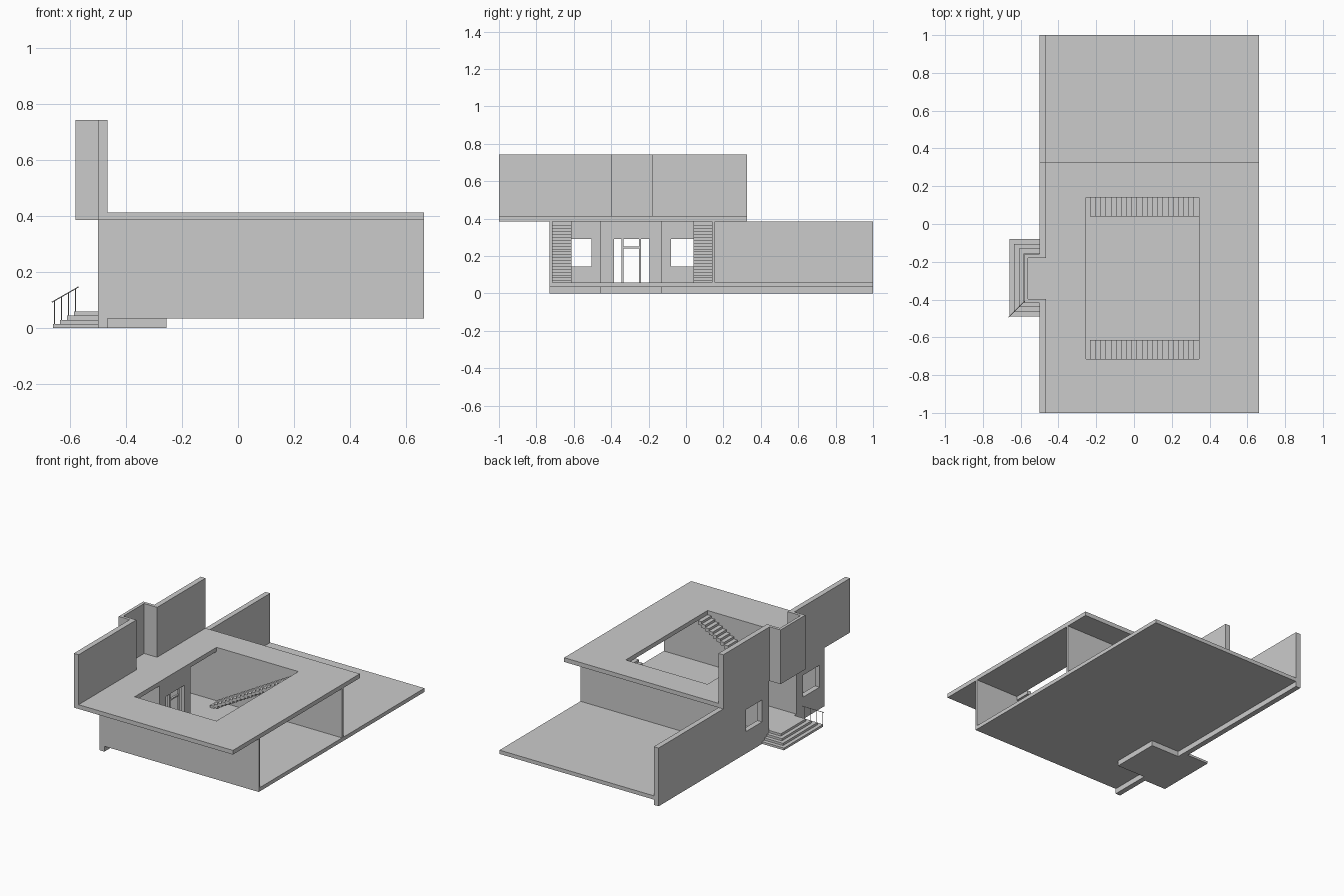
import bpy, bmesh, math
from mathutils import Vector

if "Cube" in bpy.data.objects:
    bpy.data.objects.remove(bpy.data.objects["Cube"])


def finish(name, bm):
    bmesh.ops.recalc_face_normals(bm, faces=bm.faces[:])
    me = bpy.data.meshes.new(name)
    bm.to_mesh(me)
    bm.free()
    ob = bpy.data.objects.new(name, me)
    bpy.context.collection.objects.link(ob)
    return ob


def prism(name, plan, z0, z1):
    """Extrude a closed xy plan from z0 to z1."""
    bm = bmesh.new()
    face = bm.faces.new([bm.verts.new((x, y, z0)) for x, y in plan])
    ext = bmesh.ops.extrude_face_region(bm, geom=[face])
    up = [v for v in ext["geom"] if isinstance(v, bmesh.types.BMVert)]
    bmesh.ops.translate(bm, verts=up, vec=(0, 0, z1 - z0))
    return finish(name, bm)


def box(name, x0, x1, y0, y1, z0, z1):
    return prism(name, [(x0, y0), (x1, y0), (x1, y1), (x0, y1)], z0, z1)


def cut(ob, *bounds):
    """Cut a box-shaped opening through an object."""
    tool = box("opening_cutter", *bounds)
    tool.hide_render = True
    mod = ob.modifiers.new("opening", "BOOLEAN")
    mod.operation, mod.solver, mod.object = "DIFFERENCE", "EXACT", tool
    bpy.context.view_layer.objects.active = ob
    bpy.ops.object.modifier_apply(modifier=mod.name)
    bpy.data.objects.remove(tool)


def rod(name, a, b, r):
    a, b = Vector(a), Vector(b)
    bm = bmesh.new()
    bmesh.ops.create_cone(bm, cap_ends=True, segments=8, radius1=r, radius2=r,
                          depth=(b - a).length)
    bm.transform((b - a).to_track_quat("Z", "Y").to_matrix().to_4x4())
    bmesh.ops.translate(bm, verts=bm.verts[:], vec=(a + b) / 2)
    return finish(name, bm)


XF, XI, XB = -0.5, -0.465, 0.663      # facade outer, facade inner, rear edge
ZF, ZR, ZT = 0.06, 0.385, 0.413       # floor top, roof underside, roof top

# Ground floor slab
box("floor_slab", XF, XB, -0.73, 1, 0.035, ZF)

# Lower facade with its recessed entrance
facade = prism("lower_facade", [
    (XF, -0.73), (XF, -0.437), (-0.275, -0.437), (-0.275, -0.15), (XF, -0.15),
    (XF, 1), (XI, 1), (XI, -0.13), (-0.255, -0.13), (-0.255, -0.457),
    (XI, -0.457), (XI, -0.73)], 0, ZR)
for y0, y1 in ((-0.68, -0.505), (-0.08, 0.09)):
    cut(facade, XF - 0.02, XI + 0.02, y0, y1, 0.145, 0.29)
cut(facade, -0.29, -0.24, -0.385, -0.195, ZF, 0.29)

# Entrance door frame
for i, y in enumerate((-0.34, -0.245)):
    box(f"door_post_{i}", -0.272, -0.258, y - 0.005, y + 0.005, ZF, 0.29)
box("door_transom", -0.272, -0.258, -0.335, -0.25, 0.241, 0.25)

# Side walls of the room
box("front_side_wall", XI, XB, -0.73, -0.715, ZF, ZR)
box("rear_side_wall", XI, XB, 0.14, 0.155, ZF, ZR)

# Roof slab with bay floor and the large stair opening
roof = prism("roof_slab", [
    (XF, -1), (XB, -1), (XB, 0.325), (XF, 0.325),
    (XF, -0.16), (-0.58, -0.16), (-0.58, -0.417), (XF, -0.417)], ZR, ZT)
cut(roof, -0.255, 0.343, -0.715, 0.14, 0.3, 0.5)

# Parapet wall folding out around the bay
prism("upper_facade", [
    (XF, -1), (XF, -0.417), (-0.58, -0.417), (-0.58, -0.16), (XF, -0.16),
    (XF, 0.325), (XI, 0.325), (XI, -0.18), (-0.56, -0.18), (-0.56, -0.397),
    (XI, -0.397), (XI, -1)], ZT, 0.743)

# Two interior stairs climbing to the roof
N = 21
run, rise = (0.343 + 0.232) / N, (ZR - ZF) / N
for name, y0, y1 in (("front_stair", -0.715, -0.613), ("rear_stair", 0.04, 0.14)):
    for i in range(N):
        x, z = -0.232 + i * run, ZF + (i + 1) * rise
        box(f"{name}_step_{i}", x, x + run, y0, y1, max(ZF, z - 1.6 * rise), z)

# Entrance steps and the landing pad beneath the recess
for i in range(4):
    d = 0.025 * i
    box(f"entrance_step_{i}", -0.66 + d, XF, -0.49 + d, -0.08 - d,
        0.015 * i, 0.015 * (i + 1))
box("landing_pad", XF, -0.256, -0.456, -0.131, 0, 0.035)

# Diagonal handrail on the step corner
rod("handrail", (-0.663, -0.493, 0.093), (-0.569, -0.399, 0.147), 0.002)
for i in range(4):
    t = 0.025 * i
    rod(f"rail_post_{i}", (-0.655 + t, -0.485 + t, 0.015 * (i + 1)),
        (-0.655 + t, -0.485 + t, 0.097 + 0.0144 * i), 0.0018)
